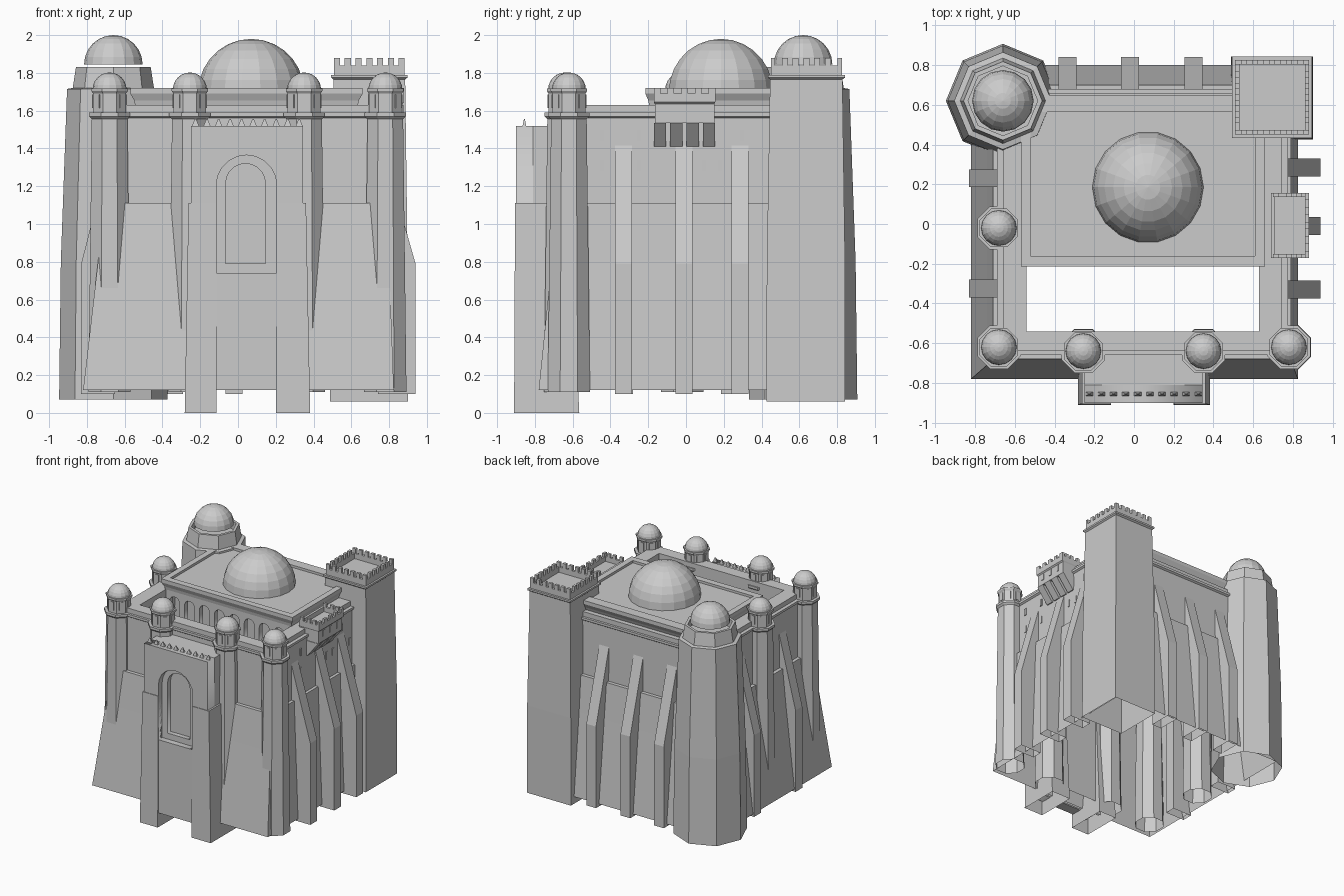
import bpy, bmesh
from math import pi, sin, cos

if "Cube" in bpy.data.objects:
    bpy.data.objects.remove(bpy.data.objects["Cube"])


def rect(x0, x1, y0, y1, z):
    return [(x0, y0, z), (x1, y0, z), (x1, y1, z), (x0, y1, z)]


def ngon(cx, cy, r, z, n=8, rot=0.0):
    return [(cx + r * cos(rot + 2 * pi * i / n), cy + r * sin(rot + 2 * pi * i / n), z) for i in range(n)]


def loft(bm, rings, top=True, bottom=False):
    vs = [[bm.verts.new(p) for p in r] for r in rings]
    n = len(vs[0])
    for a, b in zip(vs, vs[1:]):
        for i in range(n):
            j = (i + 1) % n
            bm.faces.new((a[i], a[j], b[j], b[i]))
    if top:
        bm.faces.new(vs[-1])
    if bottom:
        bm.faces.new(vs[0][::-1])


def box(bm, x0, x1, y0, y1, z0, z1):
    loft(bm, [rect(x0, x1, y0, y1, z0), rect(x0, x1, y0, y1, z1)], True, True)


def slot(bm, cx, cy, ang, dist, w, z0, z1, t=0.005):
    n, s = (cos(ang), sin(ang)), (-sin(ang), cos(ang))
    ring = [(cx + n[0] * (dist + a) + s[0] * b, cy + n[1] * (dist + a) + s[1] * b)
            for a, b in ((-t, -w), (t, -w), (t, w), (-t, w))]
    loft(bm, [[(*p, z0) for p in ring], [(*p, z1) for p in ring]], True, True)


def dome(bm, cx, cy, r, z, n=16, bands=6, h=None):
    h = h or r
    loft(bm, [ngon(cx, cy, max(r * cos(k * pi / 2 / bands), 0.001), z + h * sin(k * pi / 2 / bands), n)
              for k in range(bands + 1)])


def finish(name, bm):
    me = bpy.data.meshes.new(name)
    bm.to_mesh(me)
    bm.free()
    ob = bpy.data.objects.new(name, me)
    bpy.context.collection.objects.link(ob)
    return ob


def arch(x0, x1, z0, spring, n=10):
    c, r = (x0 + x1) / 2, (x1 - x0) / 2
    return [(x0, z0), (x1, z0)] + [(c + r * cos(pi * i / n), spring + r * sin(pi * i / n)) for i in range(n + 1)]


# upright slab facing -y, with holes
def panel(name, outlines, y0, y1):
    cu = bpy.data.curves.new(name, 'CURVE')
    cu.dimensions, cu.fill_mode, cu.extrude = '2D', 'BOTH', (y1 - y0) / 2
    for pts in outlines:
        sp = cu.splines.new('POLY')
        sp.points.add(len(pts) - 1)
        for p, (x, z) in zip(sp.points, pts):
            p.co = (x, z, 0, 1)
        sp.use_cyclic_u = True
    ob = bpy.data.objects.new(name, cu)
    bpy.context.collection.objects.link(ob)
    ob.location.y = (y0 + y1) / 2
    ob.rotation_euler.x = pi / 2
    bpy.ops.object.select_all(action='DESELECT')
    ob.select_set(True)
    bpy.context.view_layer.objects.active = ob
    bpy.ops.object.convert(target='MESH')


# main walls: battered base, step, cornice, parapet, courtyard lining
bm = bmesh.new()
loft(bm, [rect(*r) for r in (
    (-.82, .825, -.78, .80, .12), (-.74, .80, -.71, .73, .81), (-.71, .79, -.68, .70, 1.11),
    (-.68, .765, -.65, .67, 1.11), (-.675, .76, -.645, .665, 1.56), (-.69, .775, -.66, .68, 1.57),
    (-.69, .775, -.66, .68, 1.59), (-.66, .745, -.64, .66, 1.59), (-.66, .745, -.64, .66, 1.63),
    (-.54, .63, -.54, .60, 1.63), (-.54, .63, -.54, .60, 1.3))], top=False)
finish("main_walls", bm)

# sloping buttresses on right, left and back
bm = bmesh.new()
for y in (-.33, -.01, .285):
    loft(bm, [rect(.74, x, y - .045, y + .045, z) for x, z in ((.94, .1), (.94, .79), (.76, 1.42))])
for y in (-.325, .23):
    loft(bm, [rect(x, -.65, y - .045, y + .045, z) for x, z in ((-.83, .1), (-.83, .79), (-.67, 1.42))])
for x in (-.335, -.02, .30):
    loft(bm, [rect(x - .045, x + .045, .64, y, z) for y, z in ((.84, .1), (.84, .79), (.66, 1.42))])
finish("buttresses", bm)

# wall slit windows
bm = bmesh.new()
for y, z in ((-.445, 1.44), (-.25, 1.44), (.295, 1.44), (-.445, 1.28), (-.25, 1.28), (.095, 1.28), (.18, 1.28), (.4, 1.28)):
    slot(bm, .763, y, 0, 0, .011, z, z + .06)
finish("wall_slits", bm)

# five small domed turrets
for i, (x, y) in enumerate(((-.68, -.62), (.78, -.62), (-.255, -.64), (.35, -.64), (-.68, -.02))):
    bm = bmesh.new()
    loft(bm, [ngon(x, y, r, z, 8, pi / 8) for r, z in (
        (.121, .11), (.102, 1.555), (.118, 1.57), (.118, 1.59), (.094, 1.59), (.094, 1.69),
        (.105, 1.705), (.105, 1.718))])
    dome(bm, x, y, .09, 1.712)
    for k in range(8):
        slot(bm, x, y, k * pi / 4, .087, .014, 1.615, 1.685)
    finish("turret_%d" % (i + 1), bm)

# large octagonal tower, rear left
bm = bmesh.new()
x, y = -.66, .62
loft(bm, [ngon(x, y, r, z) for r, z in (
    (.287, .07), (.278, .8), (.245, 1.715), (.215, 1.72), (.198, 1.83), (.175, 1.83), (.175, 1.76))])
finish("octagonal_tower", bm)
bm = bmesh.new()
dome(bm, x, y, .155, 1.845)
finish("octagonal_tower_dome", bm)

# square tower, rear right, with battlements
bm = bmesh.new()
loft(bm, [rect(*r) for r in (
    (.488, .90, .425, .843, .06), (.49, .898, .428, .842, .8), (.505, .885, .445, .828, 1.765),
    (.493, .897, .433, .842, 1.775), (.493, .897, .433, .842, 1.79), (.508, .882, .45, .825, 1.79),
    (.508, .882, .45, .825, 1.84), (.53, .86, .472, .803, 1.84), (.53, .86, .472, .803, 1.795))])
for k in range(7):
    a = .508 + k * (.374 - .032) / 6
    b = .45 + k * (.375 - .032) / 6
    for y0 in (.45, .803):
        box(bm, a, a + .032, y0, y0 + .022, 1.84, 1.88)
    if 0 < k < 6:
        for x0 in (.508, .86):
            box(bm, x0, x0 + .022, b, b + .032, 1.84, 1.88)
finish("square_tower", bm)

# overhanging box on the right wall, with corbels and battlements
bm = bmesh.new()
loft(bm, [rect(*r) for r in (
    (.69, .87, -.165, .15, 1.535), (.69, .87, -.165, .15, 1.635), (.69, .88, -.17, .155, 1.645),
    (.69, .88, -.17, .155, 1.69), (.71, .86, -.15, .135, 1.69), (.71, .86, -.15, .135, 1.65))], True, True)
for k in range(4):
    b = -.17 + k * .0865
    loft(bm, [rect(.75, .77, b, b + .065, 1.41), rect(.75, .87, b, b + .065, 1.535)], True, True)
for k in range(5):
    b = -.17 + k * .0725
    box(bm, .86, .88, b, b + .035, 1.69, 1.72)
for xx in (.70, .765, .815):
    for y0 in (-.17, .135):
        box(bm, xx, xx + .03, y0, y0 + .02, 1.69, 1.72)
for yy in (-.1, -.008, .085):
    slot(bm, .87, yy, 0, 0, .011, 1.575, 1.63)
finish("overhanging_box", bm)

# domed hall roof with coved edge
bm = bmesh.new()
loft(bm, [rect(*r) for r in (
    (-.545, .635, -.195, .62, 1.63), (-.55, .64, -.2, .63, 1.655), (-.57, .66, -.215, .65, 1.69),
    (-.57, .66, -.215, .65, 1.72), (-.52, .61, -.16, .565, 1.72), (-.52, .61, -.16, .565, 1.70))])
finish("hall_roof", bm)
bm = bmesh.new()
dome(bm, .07, .185, .28, 1.70, 18, 7)
finish("hall_dome", bm)

# arcade facing the courtyard
holes = [arch(-.505 + k * .14, -.505 + k * .14 + .095, 1.38, 1.54, 8) for k in range(8)]
panel("courtyard_arcade", [[(-.54, 1.3), (.63, 1.3), (.63, 1.64), (-.54, 1.64)]] + holes, -.195, -.15)
bm = bmesh.new()
box(bm, -.54, .63, -.07, -.06, 1.3, 1.64)
finish("arcade_back_wall", bm)

# gatehouse: stepped arched niche
face = [(-.25, .12), (.345, .12), (.345, 1.52), (-.25, 1.52)]
panel("gate_front", [face, arch(-.115, .205, .74, 1.205)], -.90, -.85)
panel("gate_niche", [face, arch(-.065, .145, .79, 1.215)], -.85, -.81)
bm = bmesh.new()
loft(bm, [rect(-.25, .345, -.80, -.62, .12), rect(-.25, .345, -.80, -.62, 1.52)])
loft(bm, [rect(-.25, .345, -.81, -.80, .12), rect(-.25, .345, -.81, -.80, 1.52)])
finish("gate_core", bm)

# gate piers and pointed merlons
bm = bmesh.new()
loft(bm, [rect(-.282, -.115, -.91, -.565, 0), rect(-.262, -.115, -.905, -.62, 1.11)])
loft(bm, [rect(.20, .382, -.91, -.565, 0), rect(.205, .36, -.905, -.62, 1.11)])
finish("gate_piers", bm)
bm = bmesh.new()
for k in range(10):
    c = -.225 + k * .061
    loft(bm, [rect(c - .02, c + .02, -.866, -.845, 1.515), rect(c - .004, c + .004, -.858, -.853, 1.555)])
finish("gate_merlons", bm)

# consistent outward normals
for ob in bpy.context.collection.objects:
    bm = bmesh.new()
    bm.from_mesh(ob.data)
    if ob.name not in ("main_walls",):
        bmesh.ops.recalc_face_normals(bm, faces=bm.faces)
    bm.to_mesh(ob.data)
    bm.free()
